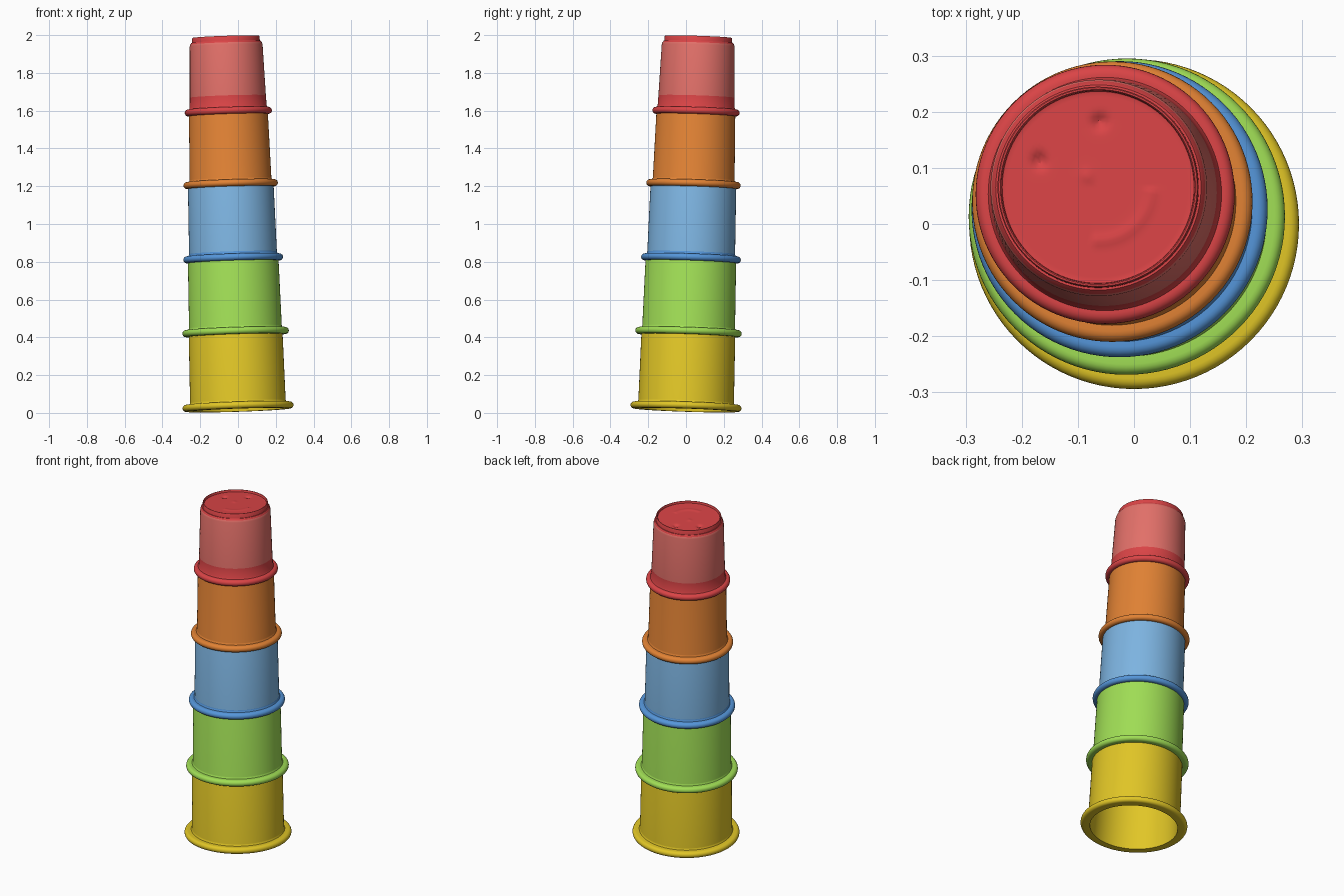
import bpy, bmesh, math

cube = bpy.data.objects.get("Cube")
if cube:
    bpy.data.objects.remove(cube, do_unlink=True)

SEGMENTS = 96
LEAN = 0.033      # the whole tower leans towards -x and +y


def material(name, rgb):
    linear = [((c / 255 + 0.055) / 1.055) ** 2.4 for c in rgb] + [1]
    m = bpy.data.materials.new(name)
    m.diffuse_color = linear
    m.use_nodes = True
    node = next(n for n in m.node_tree.nodes if n.type == 'BSDF_PRINCIPLED')
    node.inputs["Base Color"].default_value = linear
    node.inputs["Roughness"].default_value = 0.6
    return m


YELLOW = material("yellow", (225, 198, 38))
GREEN = material("green", (160, 222, 85))
BLUE = material("blue", (85, 150, 218))
LIGHT_BLUE = material("light blue", (125, 180, 225))
ORANGE = material("orange", (225, 130, 52))
RED = material("red", (218, 68, 70))
PINK = material("pink", (226, 112, 105))


def lathe(name, profile, relief=None):
    """Spin (radius, height) points; radius 0 closes an end with a pole."""
    bm = bmesh.new()
    rings = []
    for r, z in profile:
        if r == 0:
            rings.append([bm.verts.new((0, 0, z))] * SEGMENTS)
            continue
        ring = []
        for i in range(SEGMENTS):
            a = math.tau * i / SEGMENTS
            x, y = r * math.cos(a), r * math.sin(a)
            ring.append(bm.verts.new((x, y, z + (relief(x, y, z) if relief else 0))))
        rings.append(ring)
    for low, high in zip(rings, rings[1:]):
        for i in range(SEGMENTS):
            j = (i + 1) % SEGMENTS
            bm.faces.new(dict.fromkeys((low[i], low[j], high[j], high[i])))
    bmesh.ops.recalc_face_normals(bm, faces=bm.faces)
    mesh = bpy.data.meshes.new(name)
    bm.to_mesh(mesh)
    bm.free()
    obj = bpy.data.objects.new(name, mesh)
    bpy.context.collection.objects.link(obj)
    return obj


def face_relief(x, y, z):
    """Dented eyes, a small nose and a raised smile on the lid."""
    def bump(d, width):
        return math.exp(-(d / width) ** 2)
    h = 0
    for ex, ey in ((0.003, 0.117), (-0.105, 0.047)):
        h -= 0.012 * bump(math.hypot(x - ex, y - ey), 0.012)
    h += 0.003 * bump(math.hypot(x + 0.02, y - 0.02), 0.012)
    turn = math.atan2(y, x) - math.atan2(-0.07, 0.06)
    if abs(turn) < 0.8:
        h += 0.003 * bump(math.hypot(x, y) - 0.095, 0.01)
    return h


def cup(name, z, rim, base, top, height, wall_mat, rim_mat, band):
    """Upside-down cup: open below, rolled rim, tapered wall, closed top."""
    t, roll = 0.012, 0.018
    profile = [(0, height - t), (top - t - 0.01, height - t), (base - t, -roll)]
    for i in range(11):
        a = math.pi * (i / 10 - 0.5)
        profile.append((rim - roll + roll * math.cos(a), roll * math.sin(a)))
    profile += [(base + 0.004, roll), (base, roll + 0.008)]
    wall_low = max(band, roll + 0.01)
    mix = wall_low / height
    profile += [(base + (top - base) * mix, wall_low), (top, height - 0.02),
                (top - 0.003, height - 0.009), (top - 0.01, height), (0, height)]
    obj = lathe(name, profile)
    obj.location = (-LEAN * (z - 0.04), (LEAN + 0.001) * (z - 0.04), z)
    obj.rotation_euler = (-LEAN, -LEAN, 0)
    mesh = obj.data
    mesh.materials.append(wall_mat)
    mesh.materials.append(rim_mat)
    for p in mesh.polygons:
        on_wall = wall_low < p.center.z < height - 0.012 and abs(p.normal.z) < 0.5
        p.material_index = 0 if on_wall else 1
    return obj


# Five cups, largest at the bottom
cups = [
    cup("bottom_cup", 0.033, 0.294, 0.2535, 0.2485, 0.40, YELLOW, YELLOW, 0),
    cup("second_cup", 0.428, 0.282, 0.246, 0.240, 0.395, GREEN, GREEN, 0),
    cup("middle_cup", 0.818, 0.264, 0.233, 0.227, 0.395, LIGHT_BLUE, BLUE, 0.03),
    cup("fourth_cup", 1.211, 0.250, 0.217, 0.209, 0.39, ORANGE, ORANGE, 0),
    cup("top_cup", 1.595, 0.231, 0.204, 0.193, 0.370, PINK, RED, 0.08),
]

# Lid on the top cup: thin raised lip around a relief face
lid_profile = [(0.179, 0.35), (0.179, 0.393), (0.177, 0.396), (0.174, 0.396),
               (0.172, 0.393), (0.171, 0.384)]
lid_profile += [(0.168 * (1 - i / 24), 0.383) for i in range(25)]
lid = lathe("top_lid", lid_profile, lambda x, y, z: face_relief(x, y, z)
            if math.hypot(x, y) < 0.1685 else 0)
lid.location = cups[-1].location
lid.rotation_euler = cups[-1].rotation_euler
lid.data.materials.append(RED)

# Smooth shading with crisp edges
bpy.ops.object.select_all(action='DESELECT')
for obj in cups + [lid]:
    obj.select_set(True)
bpy.context.view_layer.objects.active = lid
bpy.ops.object.shade_smooth_by_angle(angle=math.radians(35))
